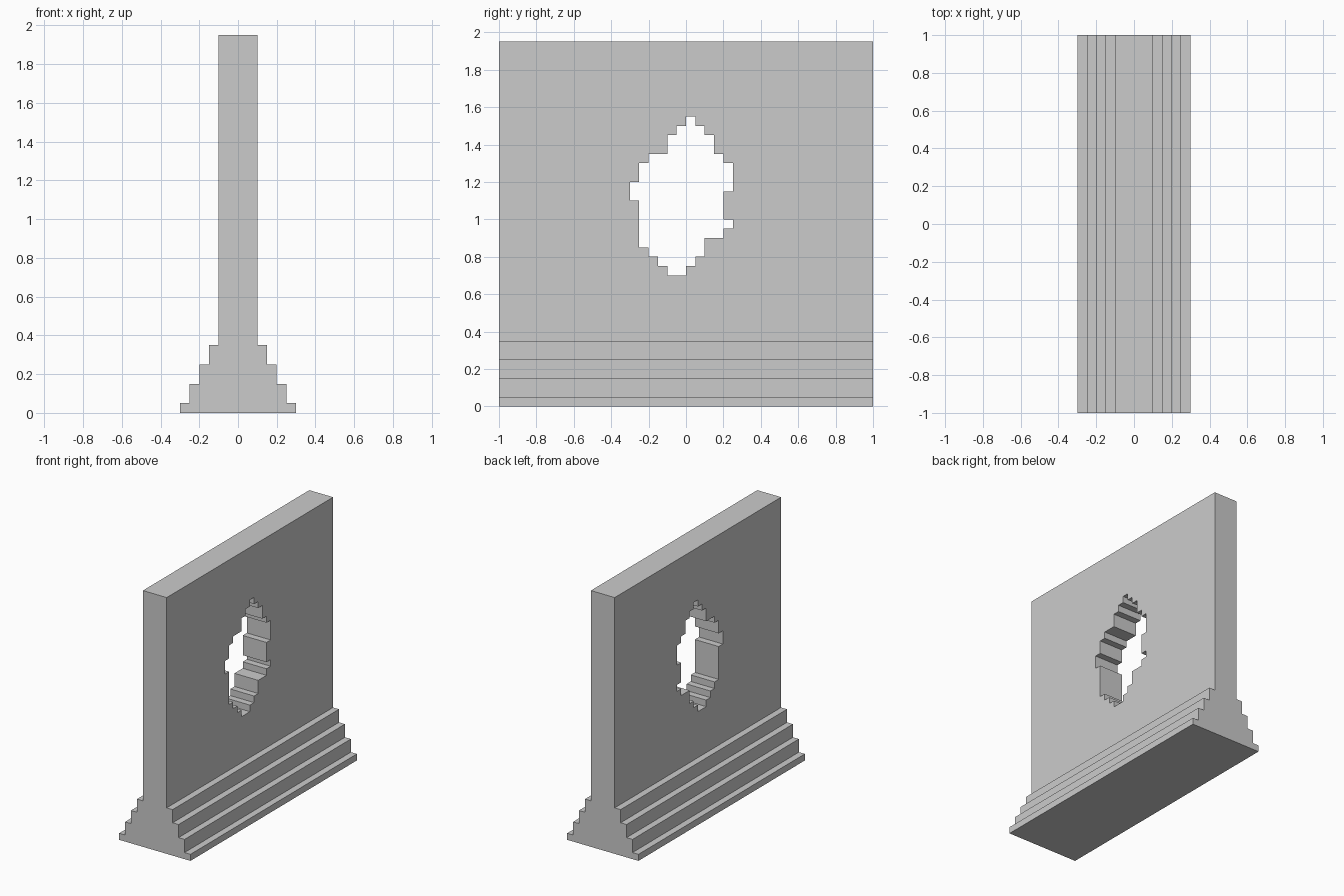
import bpy, bmesh
from mathutils import Vector

if "Cube" in bpy.data.objects:
    bpy.data.objects.remove(bpy.data.objects["Cube"])


def extrude_outline(name, points, direction):
    """Make a closed prism from a planar outline."""
    bm = bmesh.new()
    face = bm.faces.new([bm.verts.new(p) for p in points])
    res = bmesh.ops.extrude_face_region(bm, geom=[face])
    moved = [g for g in res["geom"] if isinstance(g, bmesh.types.BMVert)]
    bmesh.ops.translate(bm, verts=moved, vec=Vector(direction))
    bmesh.ops.recalc_face_normals(bm, faces=bm.faces)
    mesh = bpy.data.meshes.new(name)
    bm.to_mesh(mesh)
    bm.free()
    obj = bpy.data.objects.new(name, mesh)
    bpy.context.collection.objects.link(obj)
    return obj


def staircase(runs):
    """Turn (offset, low, high) runs into a stepped line."""
    return [(o, z) for o, lo, hi in runs for z in (lo, hi)]


# Wall with stepped footing: half profile, mirrored in x
half = staircase([(0.30, 0, 0.05), (0.25, 0.05, 0.15), (0.20, 0.15, 0.25),
                  (0.15, 0.25, 0.35), (0.10, 0.35, 1.95)])
profile = half + [(-x, z) for x, z in reversed(half)]
wall = extrude_outline("stepped_wall", [(x, -1, z) for x, z in profile], (0, 2, 0))

# Ragged hole: left and right edges, both from bottom to top
left = staircase([(-0.10, 0.70, 0.75), (-0.15, 0.75, 0.80), (-0.20, 0.80, 0.85),
                  (-0.25, 0.85, 1.10), (-0.30, 1.10, 1.20), (-0.25, 1.20, 1.30),
                  (-0.20, 1.30, 1.35), (-0.10, 1.35, 1.45), (-0.05, 1.45, 1.50),
                  (0.00, 1.50, 1.55)])
right = staircase([(0.00, 0.70, 0.75), (0.05, 0.75, 0.80), (0.10, 0.80, 0.90),
                   (0.20, 0.90, 0.95), (0.25, 0.95, 1.00), (0.20, 1.00, 1.15),
                   (0.25, 1.15, 1.30), (0.20, 1.30, 1.35), (0.15, 1.35, 1.45),
                   (0.10, 1.45, 1.50), (0.05, 1.50, 1.55)])
outline = right + left[::-1]
cutter = extrude_outline("hole_cutter", [(-0.5, y, z) for y, z in outline], (1, 0, 0))

# Cut the hole through the wall
cut = wall.modifiers.new("hole", "BOOLEAN")
cut.operation = "DIFFERENCE"
cut.solver = "EXACT"
cut.object = cutter
bpy.context.view_layer.objects.active = wall
bpy.ops.object.modifier_apply(modifier=cut.name)
bpy.data.objects.remove(cutter, do_unlink=True)
